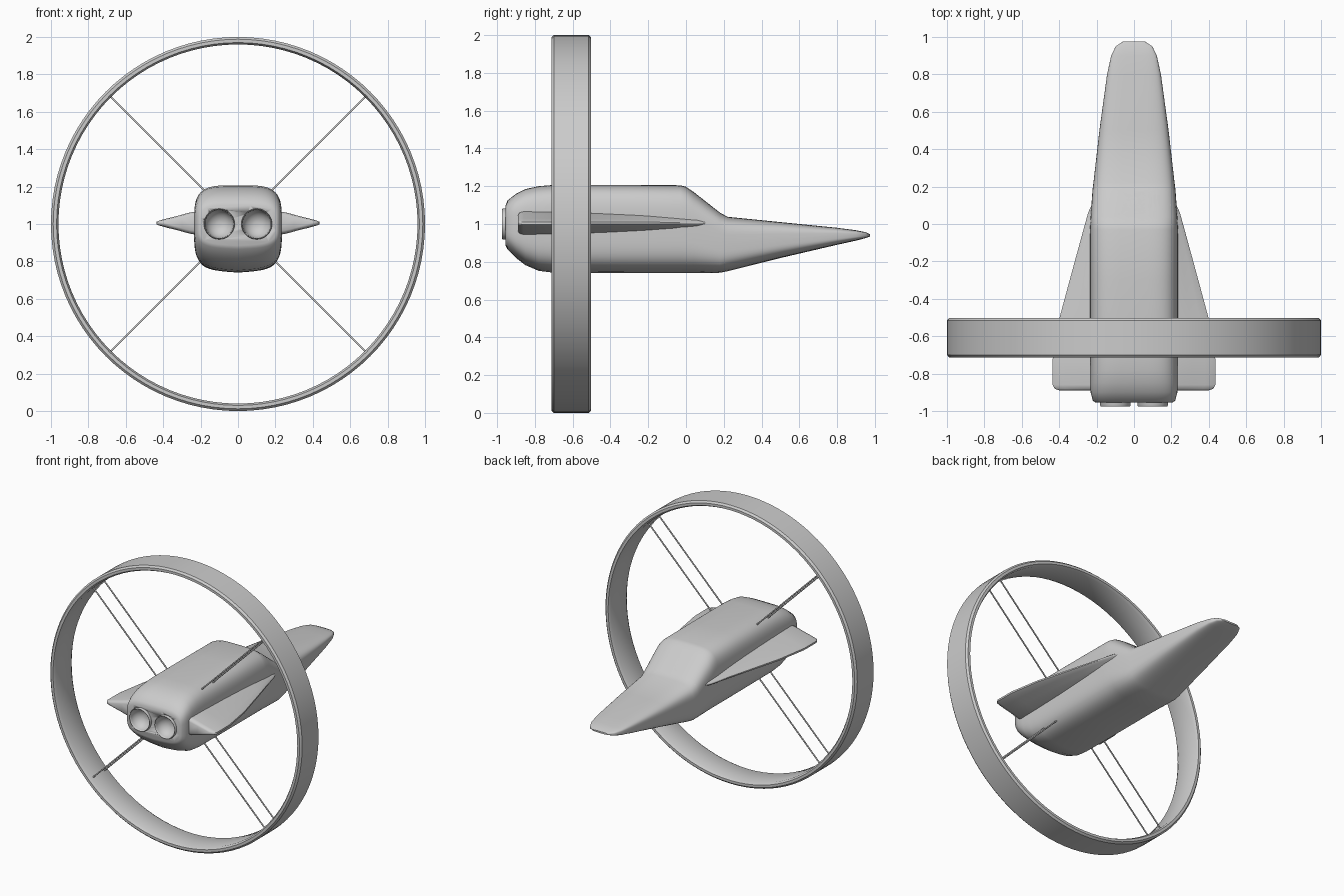
import bpy, bmesh, math
from mathutils import Vector
from mathutils.bvhtree import BVHTree

cube = bpy.data.objects.get("Cube")
if cube:
    bpy.data.objects.remove(cube, do_unlink=True)

GREY = (0.6, 0.6, 0.6, 1)
grey = bpy.data.materials.new("light grey")
grey.use_nodes = True
grey.diffuse_color = GREY
grey.node_tree.nodes["Principled BSDF"].inputs["Base Color"].default_value = GREY


def make(name, bm, angle=40):
    bmesh.ops.recalc_face_normals(bm, faces=bm.faces)
    mesh = bpy.data.meshes.new(name)
    bm.to_mesh(mesh)
    bm.free()
    mesh.materials.append(grey)
    ob = bpy.data.objects.new(name, mesh)
    bpy.context.collection.objects.link(ob)
    bpy.ops.object.select_all(action='DESELECT')
    ob.select_set(True)
    bpy.context.view_layer.objects.active = ob
    bpy.ops.object.shade_smooth_by_angle(angle=math.radians(angle))
    return ob


def loft(rings, closed=False):
    """Skin a list of point rings; cap the ends unless the rings form a loop."""
    bm = bmesh.new()
    loops = [[bm.verts.new(p) for p in ring] for ring in rings]
    pairs = list(zip(loops, loops[1:]))
    if closed:
        pairs.append((loops[-1], loops[0]))
    for a, b in pairs:
        n = len(a)
        for i in range(n):
            j = (i + 1) % n
            bm.faces.new((a[i], a[j], b[j], b[i]))
    if not closed:
        bm.faces.new(loops[0])
        bm.faces.new(loops[-1])
    return bm


def circle(x, y, z, r, n):
    return [(x + r * math.cos(2 * math.pi * i / n), y,
             z + r * math.sin(2 * math.pi * i / n)) for i in range(n)]


# Fuselage: boxy rounded sections with a faint keel (y, half width, bottom, top)
STATIONS = [
    (-.955, .205, .885, 1.10), (-.945, .22, .865, 1.125), (-.9, .232, .82, 1.16),
    (-.85, .235, .782, 1.185), (-.78, .235, .752, 1.2), (-.7, .235, .742, 1.207),
    (-.3, .235, .74, 1.207), (-.03, .235, .74, 1.205), (0, .234, .74, 1.197),
    (.04, .232, .74, 1.17), (.18, .222, .742, 1.06), (.22, .217, .75, 1.038),
    (.5, .185, .82, 1.01), (.8, .144, .89, .98), (.9, .122, .912, .967),
    (.95, .098, .925, .957), (.975, .06, .934, .946)]


def section(y, w, bottom, top, n=64):
    keel = .08 * (top - bottom) / 2
    bottom += keel
    mid, half = (top + bottom) / 2, (top - bottom) / 2
    pts = []
    for i in range(n):
        a = 2 * math.pi * i / n
        c, s = math.cos(a), math.sin(a)
        u = math.copysign(abs(c) ** .5, c)
        v = math.copysign(abs(s) ** .5, s)
        drop = keel * (1 - abs(u)) if s < 0 else 0
        pts.append((w * u, y, mid + half * v - drop))
    return pts


body_bm = loft([section(*s) for s in STATIONS])
tree = BVHTree.FromBMesh(body_bm)
fuselage = make("fuselage", body_bm, 50)

# Canopy: rounded panel draped over the sloping front of the cabin
bm = bmesh.new()
STEPS, ROWS = 48, 10
rows = []
for k in range(1, ROWS + 1):
    row = []
    for i in range(STEPS):
        a = 2 * math.pi * i / STEPS
        c, s = math.cos(a), math.sin(a)
        e = .35 if s > 0 else .6
        x = .198 * math.copysign(abs(c) ** e, c) * k / ROWS
        y = .118 + .102 * math.copysign(abs(s) ** e, s) * k / ROWS
        hit, normal, _, _ = tree.ray_cast(Vector((x, y, 3)), Vector((0, 0, -1)))
        lift = .005 if k < ROWS else -.004
        row.append(bm.verts.new(hit + normal * math.copysign(lift, lift * normal.z)))
    rows.append(row)
bm.faces.new(rows[0])
for a, b in zip(rows, rows[1:]):
    for i in range(STEPS):
        j = (i + 1) % STEPS
        bm.faces.new((a[i], a[j], b[j], b[i]))
make("canopy", bm, 60)

# Swept wings: thick at the root, thin rounded tip (y, tip x, half thickness)
WING = [(-.89, .40, .045), (-.882, .425, .06), (-.86, .438, .066), (-.72, .437, .064),
        (-.5, .40, .058), (-.2, .318, .046), (.06, .246, .032), (.1, .228, .022)]
TAPER = [(0, 1), (.25, .85), (.5, .6), (.75, .38), (.93, .2), (.99, .1)]
ROOT = .2
for side, label in ((1, "left"), (-1, "right")):
    rings = []
    for y, tip, h in WING:
        upper = [(side * (ROOT + t * (tip - ROOT)), y, 1.005 + h * s) for t, s in TAPER]
        lower = [(x, y, 2.01 - z) for x, y, z in reversed(upper)]
        rings.append(upper + lower)
    make(label + "_wing", loft(rings), 50)

# Twin engine nozzles with dished interiors, set into holes in the rear face
for side, label in ((1, "left"), (-1, "right")):
    x = side * .1
    hole = make(label + "_nozzle_cutter",
                loft([circle(x, -1.1, 1, .078, 48), circle(x, -.87, 1, .078, 48)]))
    hole.hide_render = True
    hole.hide_set(True)
    cut = fuselage.modifiers.new(label + "_nozzle_hole", 'BOOLEAN')
    cut.object = hole
    cut.operation = 'DIFFERENCE'
    cut.solver = 'EXACT'
    dish = [(.075 * math.cos(a), -.972 + .07 * math.sin(a))
            for a in (math.radians(d) for d in range(0, 90, 10))]
    profile = [(.08, -.88), (.082, -.968), (.079, -.975)] + dish
    make(label + "_nozzle", loft([circle(x, y, 1, r, 48) for r, y in profile]), 50)

# Large ring with chamfered rims
RIM = [(.96, -.695), (.97, -.713), (.988, -.713), (1, -.7),
       (1, -.515), (.988, -.502), (.97, -.502), (.96, -.52)]
make("ring", loft([circle(0, y, 1, r, 96) for r, y in RIM], closed=True), 35)

# Paired thin struts holding the ring
for y in (-.67, -.545):
    for sx, lx in ((1, "left"), (-1, "right")):
        for sz, lz in ((1, "upper"), (-1, "lower")):
            start = Vector((sx * .14, y, 1 + sz * .14))
            end = Vector((sx * .685, y, 1 + sz * .685))
            across = Vector((sx, 0, -sz)).normalized()
            along_y = Vector((0, 1, 0))
            ends = [[p + .005 * (across * math.cos(a) + along_y * math.sin(a))
                     for a in (i * math.pi / 4 for i in range(8))] for p in (start, end)]
            place = "front" if y < -.6 else "rear"
            make(f"{place}_{lz}_{lx}_strut", loft(ends), 60)
